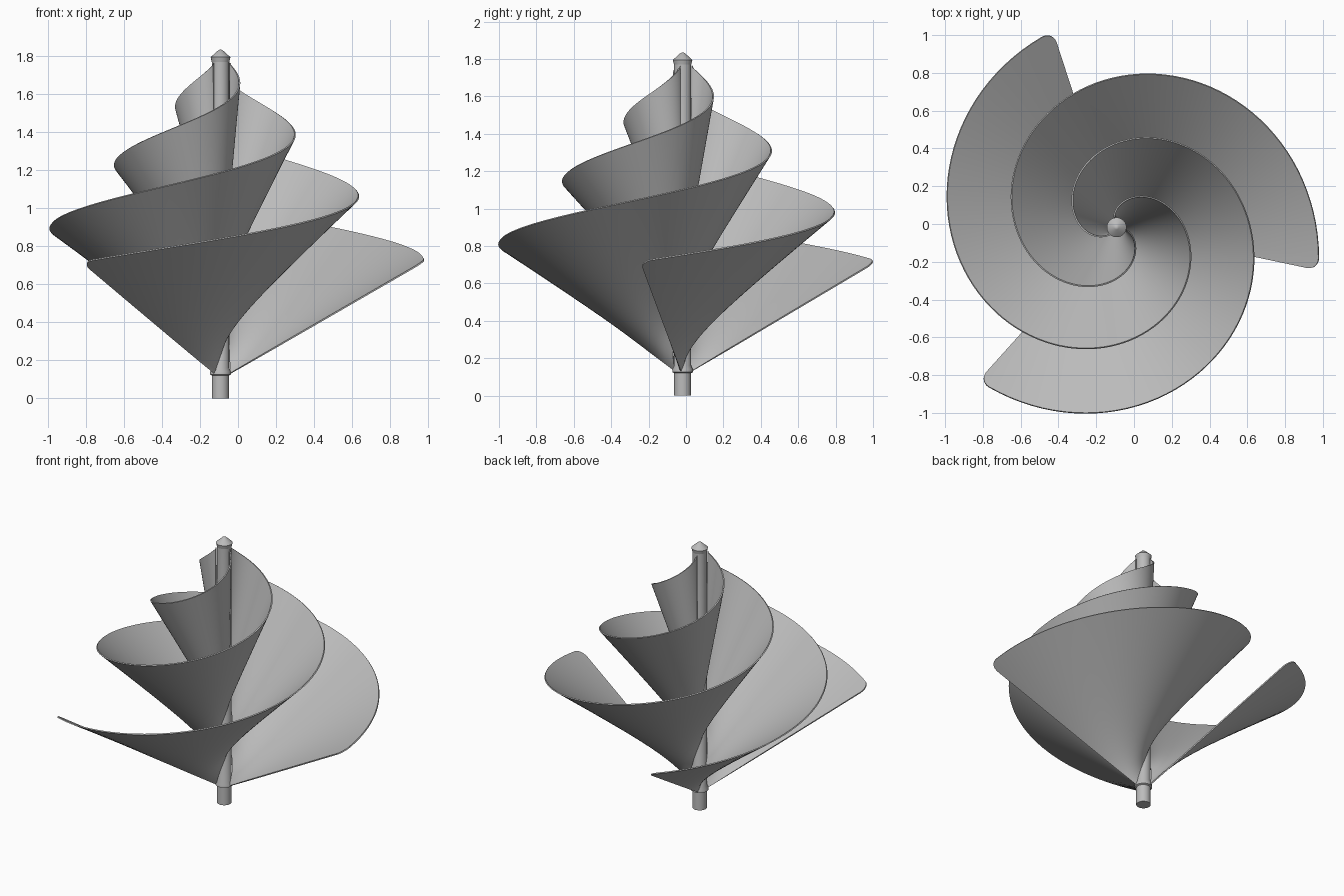
import bpy, bmesh, math

if "Cube" in bpy.data.objects:
    bpy.data.objects.remove(bpy.data.objects["Cube"], do_unlink=True)

AXIS = (-0.092, -0.018)     # rotor axis position
HUB = 0.05                  # radius where blades meet the shaft
STEPS, SPAN = 110, 20
CORNER = 0.065              # rounding of the blade's trailing corner

grey = bpy.data.materials.new("light grey")
grey.use_nodes = True
grey.diffuse_color = (0.5, 0.5, 0.5, 1)
grey.node_tree.nodes["Principled BSDF"].inputs["Base Color"].default_value = (0.5, 0.5, 0.5, 1)


def finish(name, bm, thickness=0):
    """Turn a bmesh into a smooth, grey object standing on the axis."""
    mesh = bpy.data.meshes.new(name)
    bm.to_mesh(mesh)
    bm.free()
    mesh.materials.append(grey)
    obj = bpy.data.objects.new(name, mesh)
    obj.location = (*AXIS, 0)
    bpy.context.collection.objects.link(obj)
    bpy.ops.object.select_all(action='DESELECT')
    obj.select_set(True)
    bpy.context.view_layer.objects.active = obj
    if thickness:
        mod = obj.modifiers.new("thickness", 'SOLIDIFY')
        mod.thickness = thickness
        mod.offset = 0
        bpy.ops.object.modifier_apply(modifier=mod.name)
    bpy.ops.object.shade_smooth_by_angle(angle=math.radians(40))
    return obj


def lathe(name, profile, sides=40):
    """Spin a (radius, height) profile around the axis."""
    bm = bmesh.new()
    verts = [bm.verts.new((r, 0, z)) for r, z in profile]
    edges = [bm.edges.new(pair) for pair in zip(verts, verts[1:])]
    bmesh.ops.spin(bm, geom=verts + edges, cent=(0, 0, 0), axis=(0, 0, 1),
                   angle=math.tau, steps=sides, use_duplicate=False)
    bmesh.ops.remove_doubles(bm, verts=bm.verts, dist=1e-5)
    bmesh.ops.recalc_face_normals(bm, faces=bm.faces)
    return finish(name, bm)


def spiral_blade(name, turn):
    """Straight spans from the shaft to a spiral on a 45 degree cone."""
    bm = bmesh.new()
    tip = CORNER / (math.tau * 1.08)
    stations = [(1 - tip) * i / STEPS for i in range(STEPS)]
    stations += [1 - tip + tip * math.sin(i / 10 * math.pi / 2) for i in range(11)]
    rows = []
    for t in stations:
        angle = math.radians(348) - math.tau * t + turn
        edge_r = 0.045 + 1.047 * t
        edge_z = 1.81 - edge_r
        root_z = 1.03 - 0.9 * t
        # shorten the last spans so the corner is round
        near = max(0, CORNER - (1 - t) * math.tau * 1.08)
        cut = CORNER - math.sqrt(max(0, CORNER ** 2 - near ** 2))
        reach = 1 - cut / max(edge_r, CORNER)
        edge_r = max(edge_r, HUB + 0.003)
        row = []
        for j in range(SPAN + 1):
            s = reach * j / SPAN
            r = HUB + s * (edge_r - HUB)
            z = root_z + s * (edge_z - root_z)
            row.append(bm.verts.new((r * math.cos(angle), r * math.sin(angle), z)))
        rows.append(row)
    for a, b in zip(rows, rows[1:]):
        for j in range(SPAN):
            bm.faces.new((a[j], a[j + 1], b[j + 1], b[j]))
    bmesh.ops.recalc_face_normals(bm, faces=bm.faces)
    return finish(name, bm, 0.008)


# Central shaft with a small collar where the blades begin
lathe("shaft", [(0, 0), (0.045, 0), (0.045, 0.12), (0.055, 0.125), (0.055, 0.14),
                (0.046, 0.16), (0.046, 1.79), (0, 1.79)])

# Pointed cap
lathe("shaft_cap", [(0, 1.77), (0.046, 1.77), (0.052, 1.795), (0.012, 1.831), (0, 1.836)])

# Three identical spiral blades
for k in range(3):
    spiral_blade(f"spiral_blade_{k + 1}", k * math.tau / 3)
